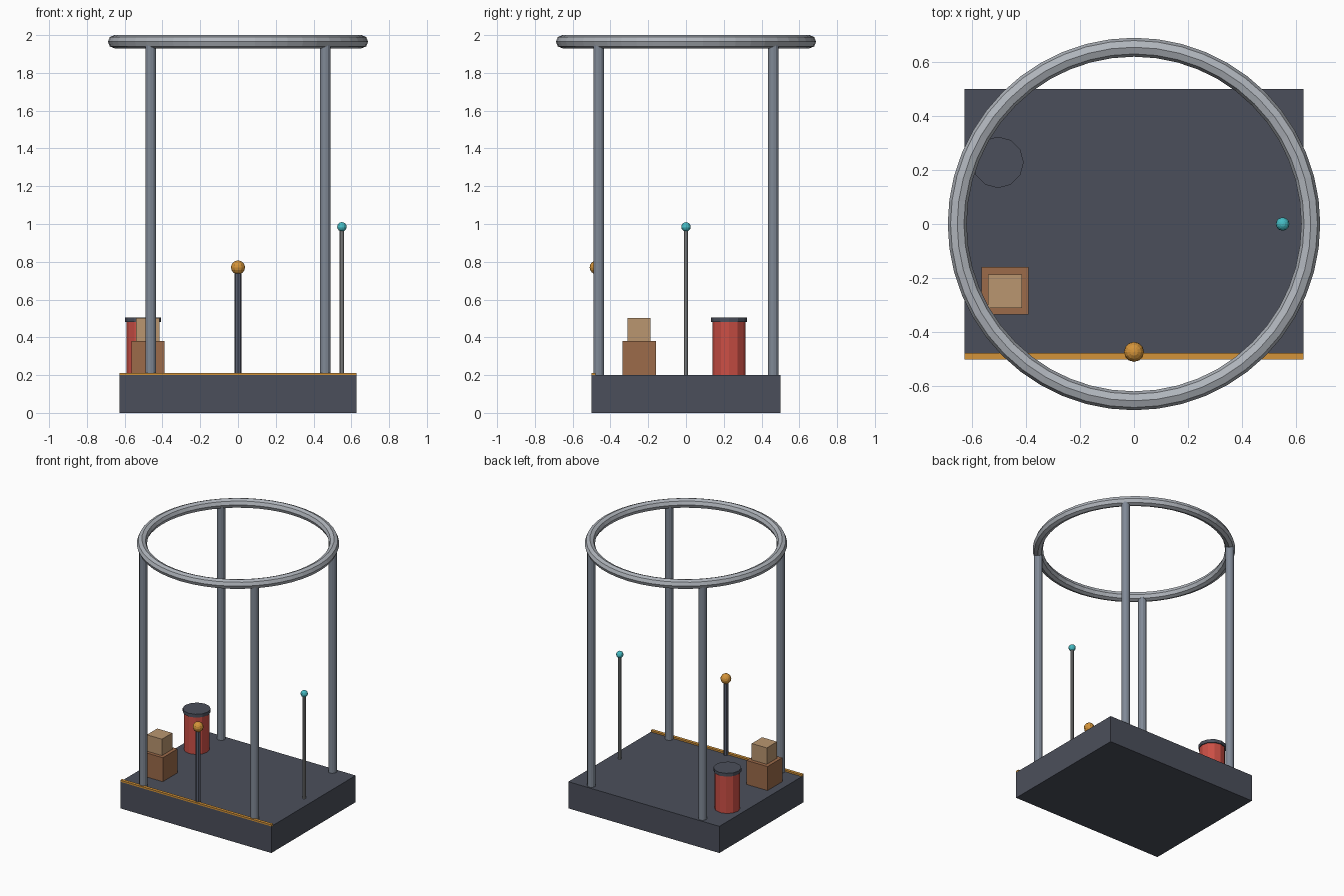
import bpy, math

if "Cube" in bpy.data.objects:
    bpy.data.objects.remove(bpy.data.objects["Cube"])


def srgb(h):
    vals = [int(h[i:i + 2], 16) / 255 for i in (0, 2, 4)]
    return [v / 12.92 if v <= 0.04045 else ((v + 0.055) / 1.055) ** 2.4 for v in vals] + [1]


def material(name, colour):
    m = bpy.data.materials.new(name)
    m.diffuse_color = srgb(colour)
    m.use_nodes = True
    m.node_tree.nodes["Principled BSDF"].inputs["Base Color"].default_value = m.diffuse_color
    return m


SLATE = material("slate", "4b4f5b")
AMBER = material("amber", "d4943a")
SILVER = material("silver", "b0b5bc")
STEEL = material("steel", "808996")
DARK_STEEL = material("dark steel", "5a6070")
GREY = material("grey", "999a9a")
CYAN = material("cyan", "45bcc4")
BROWN = material("brown", "9c6b4a")
TAN = material("tan", "ba9670")
RED = material("red", "cb4f45")


def finish(name, mat):
    ob = bpy.context.object
    ob.name = name
    ob.data.materials.append(mat)
    return ob


def box(name, x, y, z, mat):
    """Box from (min, max) pairs on each axis."""
    bpy.ops.mesh.primitive_cube_add(size=1, location=[(a + b) / 2 for a, b in (x, y, z)])
    bpy.context.object.scale = [b - a for a, b in (x, y, z)]
    bpy.ops.object.transform_apply(location=False, rotation=False, scale=True)
    return finish(name, mat)


def rod(name, x, y, z0, z1, r, sides, mat):
    bpy.ops.mesh.primitive_cylinder_add(vertices=sides, radius=r, depth=z1 - z0,
                                        location=(x, y, (z0 + z1) / 2))
    return finish(name, mat)


def ball(name, x, y, z, r, mat):
    bpy.ops.mesh.primitive_uv_sphere_add(segments=12, ring_count=8, radius=r, location=(x, y, z))
    return finish(name, mat)


# Platform with a coloured front edge
box("platform", (-0.627, 0.627), (-0.5, 0.5), (0, 0.2), SLATE)
box("edge_strip", (-0.627, 0.627), (-0.501, -0.478), (0.2, 0.212), AMBER)

# Four posts carrying the ring
for sx, side in ((-1, "left"), (1, "right")):
    for sy, end in ((-1, "front"), (1, "back")):
        rod(f"post_{end}_{side}", sx * 0.462, sy * 0.462, 0.2, 1.965, 0.029, 12, STEEL)
bpy.ops.mesh.primitive_torus_add(major_radius=0.654, minor_radius=0.035, major_segments=48,
                                 minor_segments=8, location=(0, 0, 1.965))
finish("top_ring", SILVER)

# Control lever at the front
rod("lever_rod", 0, -0.473, 0.2, 0.77, 0.018, 8, DARK_STEEL)
ball("lever_knob", 0, -0.473, 0.77, 0.037, AMBER)

# Antenna on the right
rod("antenna_rod", 0.55, 0, 0.2, 0.985, 0.0115, 8, GREY)
ball("antenna_tip", 0.55, 0, 0.985, 0.025, CYAN)

# Barrel with lid
rod("barrel", -0.503, 0.228, 0.2, 0.482, 0.088, 12, RED)
rod("barrel_lid", -0.503, 0.228, 0.48, 0.505, 0.095, 12, SLATE)

# Stacked crates
box("large_crate", (-0.565, -0.39), (-0.335, -0.16), (0.2, 0.38), BROWN)
box("small_crate", (-0.54, -0.415), (-0.31, -0.187), (0.38, 0.503), TAN)
